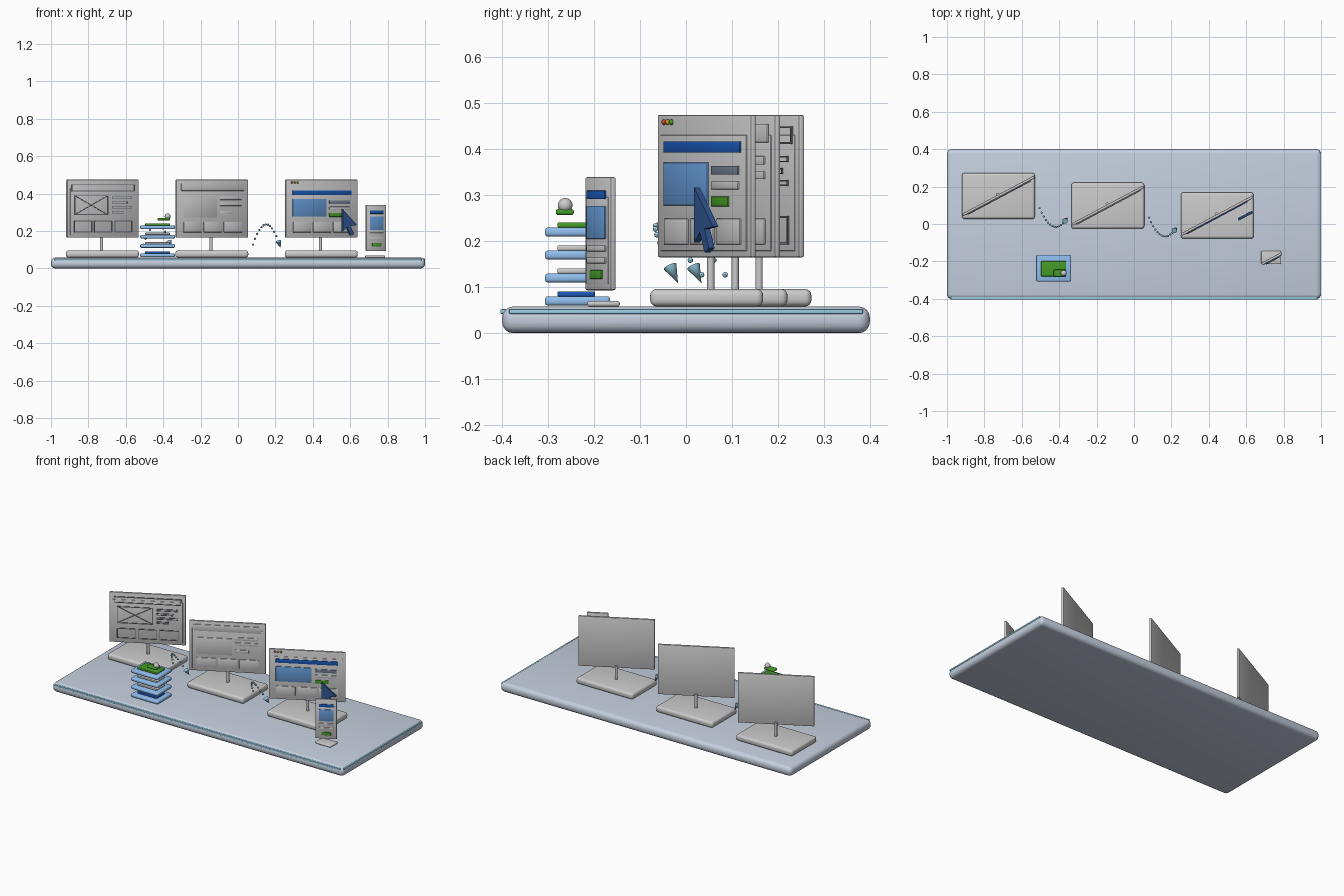
import bpy, bmesh, math
from mathutils import Vector, Matrix

if "Cube" in bpy.data.objects:
    bpy.data.objects.remove(bpy.data.objects["Cube"])

A = math.radians(28)                      # shared turn of all screens
U = Vector((math.cos(A), math.sin(A), 0))     # along a screen
F = Vector((math.sin(A), -math.cos(A), 0))    # out of a screen


def mat(name, *rgb):
    m = bpy.data.materials.new(name)
    m.diffuse_color = (*rgb, 1)
    m.use_nodes = True
    m.node_tree.nodes["Principled BSDF"].inputs["Base Color"].default_value = m.diffuse_color
    return m


NAVY = mat("deep_blue", 0.01, 0.10, 0.48)
CURSOR = mat("cursor_blue", 0.03, 0.09, 0.28)
BLUE = mat("mid_blue", 0.13, 0.32, 0.66)
SKY = mat("light_blue", 0.28, 0.52, 0.86)
GREEN = mat("green", 0.06, 0.33, 0.02)
SLATE = mat("slate", 0.17, 0.21, 0.30)
DESK = mat("desk", 0.56, 0.63, 0.74)
GLOW = mat("glow", 0.32, 0.62, 0.78)
RED = mat("red", 0.6, 0.06, 0.04)
AMBER = mat("amber", 0.6, 0.3, 0.03)
INK = mat("ink", 0.14, 0.15, 0.17)


def finish(name, bm, material=None, smooth=True):
    me = bpy.data.meshes.new(name)
    bm.to_mesh(me)
    bm.free()
    ob = bpy.data.objects.new(name, me)
    bpy.context.collection.objects.link(ob)
    if material:
        me.materials.append(material)
    if smooth:
        bpy.ops.object.select_all(action='DESELECT')
        ob.select_set(True)
        bpy.context.view_layer.objects.active = ob
        bpy.ops.object.shade_smooth_by_angle(angle=math.radians(40))
    return ob


def box(name, c, size, material=None, bevel=0.0, seg=3, rot=None):
    bm = bmesh.new()
    bmesh.ops.create_cube(bm, size=1, matrix=Matrix.Diagonal((*size, 1)))
    if bevel:
        bmesh.ops.bevel(bm, geom=bm.edges[:], offset=bevel, segments=seg,
                        profile=0.5, affect='EDGES')
    bm.transform(Matrix.Translation(c) @ (rot or Matrix()))
    return finish(name, bm, material, bool(bevel))


def span(name, lo, hi, material=None, bevel=0.0, seg=3):
    lo, hi = Vector(lo), Vector(hi)
    return box(name, (lo + hi) / 2, hi - lo, material, bevel, seg)


def ball(name, c, r, material=None, seg=12):
    bm = bmesh.new()
    bmesh.ops.create_uvsphere(bm, u_segments=seg, v_segments=seg // 2 + 2, radius=r)
    bm.transform(Matrix.Translation(c))
    return finish(name, bm, material)


def cone(name, c, axis, r1, r2, depth, material=None):
    bm = bmesh.new()
    bmesh.ops.create_cone(bm, cap_ends=True, segments=16, radius1=r1, radius2=r2, depth=depth)
    bm.transform(Matrix.Translation(c) @ axis.to_track_quat('Z', 'Y').to_matrix().to_4x4())
    return finish(name, bm, material)


class Screen:
    """Turned panel; parts are placed by width fraction and height."""
    def __init__(self, name, x, y, w, z0, z1, inset, bevel):
        self.name, self.c, self.w = name, Vector((x, y, 0)), w
        self.tile("panel", 0, 1, z0, z1, None, -0.007, 0.007, bevel)
        self.tile("display", inset, 1 - inset, z0 + 0.014, z1 - 0.044, None, 0.005, 0.009)

    def at(self, f, z, d):
        return self.c + U * (f - 0.5) * self.w + F * d + Vector((0, 0, z))

    def tile(self, part, f0, f1, z0, z1, m=None, d0=0.008, d1=0.013, bevel=0.0015, roll=0):
        rot = Matrix.Rotation(A, 4, 'Z') @ Matrix.Rotation(roll, 4, 'Y')
        box(f"{self.name}_{part}", self.at((f0 + f1) / 2, (z0 + z1) / 2, (d0 + d1) / 2),
            ((f1 - f0) * self.w, d1 - d0, z1 - z0), m, bevel, 2, rot)

    def outline(self, part, f0, f1, z0, z1, t=0.004):
        g = t / self.w
        for i, z in enumerate((z0, z1 - t)):
            self.tile(f"{part}_rail_{i}", f0, f1, z, z + t, INK, bevel=0)
        for i, f in enumerate((f0, f1 - g)):
            self.tile(f"{part}_side_{i}", f, f + g, z0 + t, z1 - t, INK, bevel=0)


# Desk slab with glowing edge strips
span("desk_slab", (-1, -0.4, 0), (1, 0.4, 0.058), DESK, 0.024, 4)
span("front_strip", (-0.98, -0.404, 0.042), (0.98, -0.38, 0.052), GLOW, 0.002, 2)
span("side_strip", (0.98, -0.385, 0.042), (1.0, 0.385, 0.052), GLOW, 0.002, 2)

# Three monitors on feet
screens = []
for name, x, y in (("sketch", -0.725, 0.15), ("draft", -0.14, 0.098), ("final", 0.445, 0.045)):
    span(name + "_foot", (x - 0.195, y - 0.123, 0.058), (x + 0.195, y + 0.123, 0.096), None, 0.014, 4)
    cone(name + "_post", (x - 0.004, y + 0.009, 0.135), Vector((0, 0, 1)), 0.008, 0.008, 0.09)
    screens.append(Screen(name, x, y, 0.434, 0.165, 0.475, 0.04, 0.004))
sketch, draft, final = screens
CARDS = ((0.095, 0.345), (0.375, 0.625), (0.655, 0.905))

# Sketch monitor: outlines, crossed picture, text strokes
sketch.outline("header", 0.06, 0.94, 0.412, 0.45)
sketch.outline("picture", 0.1, 0.57, 0.286, 0.39)
pw, ph = 0.47 * sketch.w, 0.104
diag = math.hypot(pw, ph) / sketch.w / 2 - 0.005
for s in (-1, 1):
    sketch.tile(f"picture_cross_{s + 1}", 0.335 - diag, 0.335 + diag, 0.336, 0.34,
                INK, 0.008, 0.012, 0, s * math.atan2(ph, pw))
for i, end in enumerate((0.9, 0.84, 0.9, 0.78)):
    z = 0.372 - i * 0.026
    sketch.outline(f"text_{i}", 0.62, end, z, z + 0.013, 0.003)
for i, (a, b) in enumerate(CARDS):
    sketch.outline(f"card_{i}", a, b, 0.193, 0.255)

# Draft monitor: plain grey blocks
draft.tile("header", 0.06, 0.94, 0.415, 0.455)
draft.tile("picture", 0.09, 0.56, 0.272, 0.375)
for i, z in enumerate((0.367, 0.335, 0.29)):
    draft.tile(f"text_{i}", 0.6, 0.9 if i < 2 else 0.78, z, z + 0.018)
for i, (a, b) in enumerate(CARDS):
    draft.tile(f"card_{i}", a, b, 0.193, 0.249)

# Final monitor: coloured page
final.tile("header", 0.09, 0.905, 0.393, 0.417, NAVY)
final.tile("picture", 0.09, 0.56, 0.278, 0.371, BLUE)
final.tile("title", 0.6, 0.885, 0.345, 0.364, SLATE)
final.tile("text", 0.6, 0.885, 0.313, 0.330)
final.tile("button", 0.6, 0.78, 0.276, 0.297, GREEN)
for i, (a, b) in enumerate(CARDS):
    final.tile(f"card_{i}", a, b, 0.193, 0.249)
for i, m in enumerate((RED, AMBER, GREEN)):
    ball(f"window_dot_{i}", final.at(0.08 + 0.04 * i, 0.459, 0.008), 0.006, m)

# Pointer floating in front of the final monitor
bm = bmesh.new()
tip = Vector((0.557, 0.024, 0.317))
shape = ((0, 0), (0, -0.12), (0.026, -0.097), (0.048, -0.142),
         (0.068, -0.132), (0.047, -0.09), (0.086, -0.085))
face = bm.faces.new([bm.verts.new(tip + U * u + Vector((0, 0, v)) - F * 0.007) for u, v in shape])
ext = bmesh.ops.extrude_face_region(bm, geom=[face])
bmesh.ops.translate(bm, vec=F * 0.014, verts=[v for v in ext["geom"] if isinstance(v, bmesh.types.BMVert)])
bmesh.ops.recalc_face_normals(bm, faces=bm.faces[:])
finish("pointer", bm, CURSOR, False)

# Phone and its stand
span("phone_stand", (0.68, -0.215, 0.058), (0.787, -0.144, 0.07), None, 0.005)
phone = Screen("phone", 0.737, -0.186, 0.122, 0.093, 0.34, 0.08, 0.005)
phone.tile("header", 0.16, 0.84, 0.292, 0.31, NAVY)
phone.tile("picture", 0.16, 0.84, 0.205, 0.277, BLUE)
phone.tile("text_0", 0.16, 0.84, 0.178, 0.191)
phone.tile("text_1", 0.16, 0.84, 0.152, 0.165)
phone.tile("button", 0.28, 0.72, 0.118, 0.137, GREEN)

# Stack of floating layers
for i, m in enumerate((NAVY, None, None, GREEN)):
    z = 0.06 + 0.05 * i
    span(f"layer_{i}", (-0.523, -0.307, z), (-0.337, -0.165, z + 0.02), SKY, 0.007)
    span(f"layer_tile_{i}", (-0.497, -0.28, z + 0.019), (-0.363, -0.198, z + 0.031), m, 0.004)
span("top_chip", (-0.43, -0.283, 0.257), (-0.363, -0.244, 0.27), GREEN, 0.005)
ball("top_knob", (-0.376, -0.263, 0.278), 0.016, None, 24)

# Dotted arcs with arrowheads between monitors
for n, (x, y) in enumerate(((-0.505, 0.085), (0.08, 0.034))):
    def arc(t):
        k = 4 * t * (1 - t)
        return Vector((x + 0.142 * t, y - 0.06 * t - 0.067 * k, 0.127 + 0.108 * k))
    for i in range(12):
        ball(f"arc_{n}_dot_{i}", arc(i * 0.08), 0.006, GLOW, 8)
    cone(f"arc_{n}_head", arc(1), arc(1) - arc(0.96), 0.015, 0.0, 0.042, GLOW)
